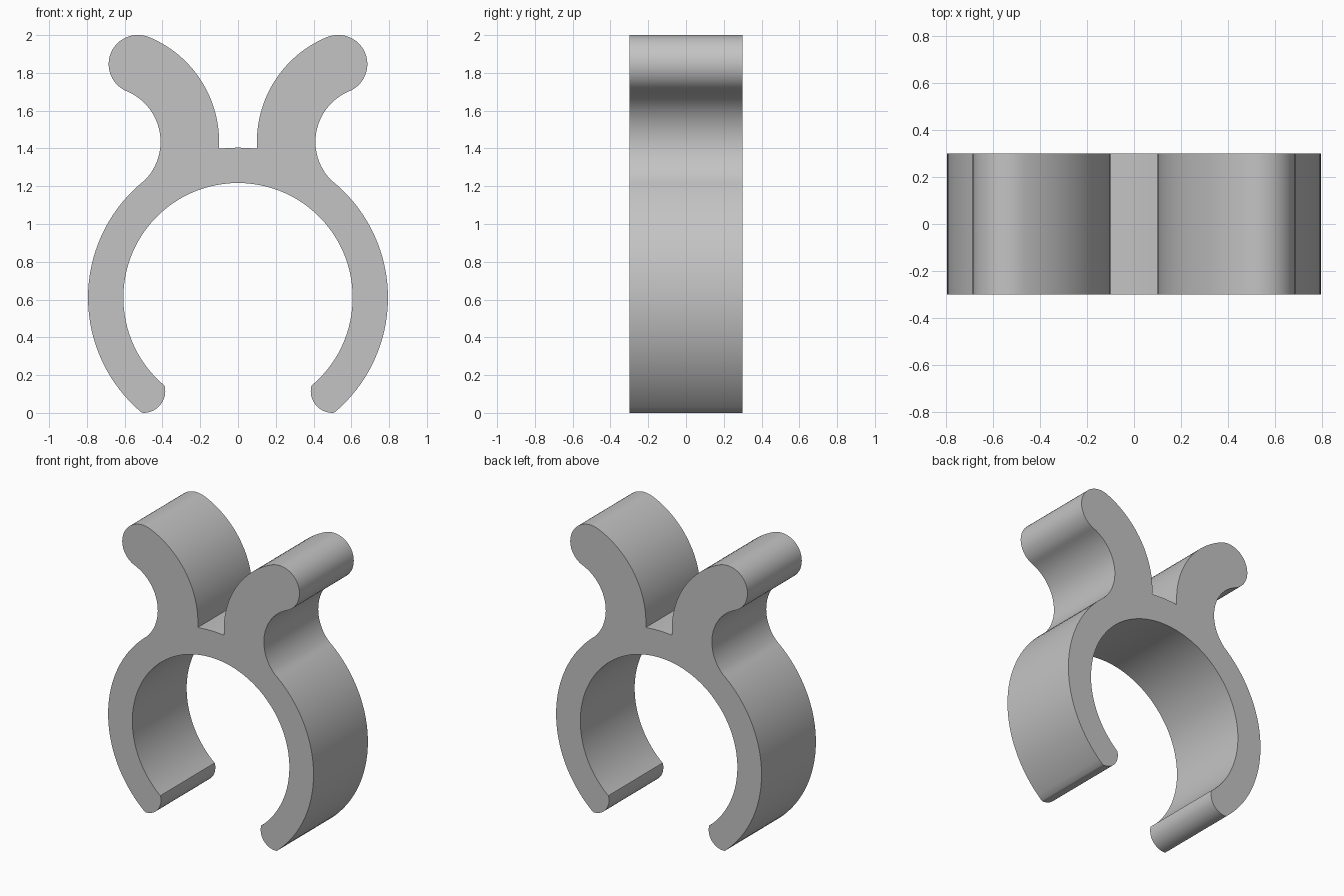
import bpy, bmesh
from math import radians, cos, sin

cube = bpy.data.objects.get("Cube")
if cube:
    bpy.data.objects.remove(cube, do_unlink=True)

DEPTH = 0.6
RING = (0, 0.61)      # centre of the gripping ring
HORN = (0.70, 1.435)  # centre of the curled arm
TIP = (0.53, 1.846)   # centre of the arm's round end
LIP = (0.5, 0.115)    # centre of the ring's rounded lip


def arc(centre, radius, start, end, steps):
    """Points along an arc, angles in degrees."""
    angles = [radians(start + (end - start) * i / steps) for i in range(steps + 1)]
    return [(centre[0] + radius * cos(a), centre[1] + radius * sin(a)) for a in angles]


# Half outline, from the top of the opening round to the saddle
half = arc(RING, 0.607, 90, -50, 40)          # inside of ring
half += arc(LIP, 0.115, 164, 272, 12)         # lip
half += arc(RING, 0.794, -50, 49.7, 32)       # outside of ring
half += arc(HORN, 0.29, 229.7, 112.5, 24)[1:]  # hollow under arm
half += arc(TIP, 0.155, -67.5, 112.5, 24)[1:-1]  # round end
half += arc(HORN, 0.60, 112.5, 183.5, 24)     # inside of arm
half += arc(RING, 0.794, 82.7, 90, 3)[1:]     # saddle between arms
outline = half + [(-x, z) for x, z in reversed(half[1:-1])]

# Extrude the outline into the clip
bm = bmesh.new()
face = bm.faces.new([bm.verts.new((x, -DEPTH / 2, z)) for x, z in outline])
extruded = bmesh.ops.extrude_face_region(bm, geom=[face], use_keep_orig=True)
moved = [g for g in extruded["geom"] if isinstance(g, bmesh.types.BMVert)]
bmesh.ops.translate(bm, verts=moved, vec=(0, DEPTH, 0))
bmesh.ops.recalc_face_normals(bm, faces=bm.faces)
mesh = bpy.data.meshes.new("spring_clip")
bm.to_mesh(mesh)
bm.free()

clip = bpy.data.objects.new("spring_clip", mesh)
bpy.context.collection.objects.link(clip)

# Plain grey plastic
grey = bpy.data.materials.new("grey_plastic")
grey.use_nodes = True
colour = (0.55, 0.55, 0.55, 1)
grey.diffuse_color = colour
grey.node_tree.nodes["Principled BSDF"].inputs["Base Color"].default_value = colour
mesh.materials.append(grey)

bpy.ops.object.select_all(action="DESELECT")
clip.select_set(True)
bpy.context.view_layer.objects.active = clip
bpy.ops.object.shade_smooth_by_angle(angle=radians(30))
